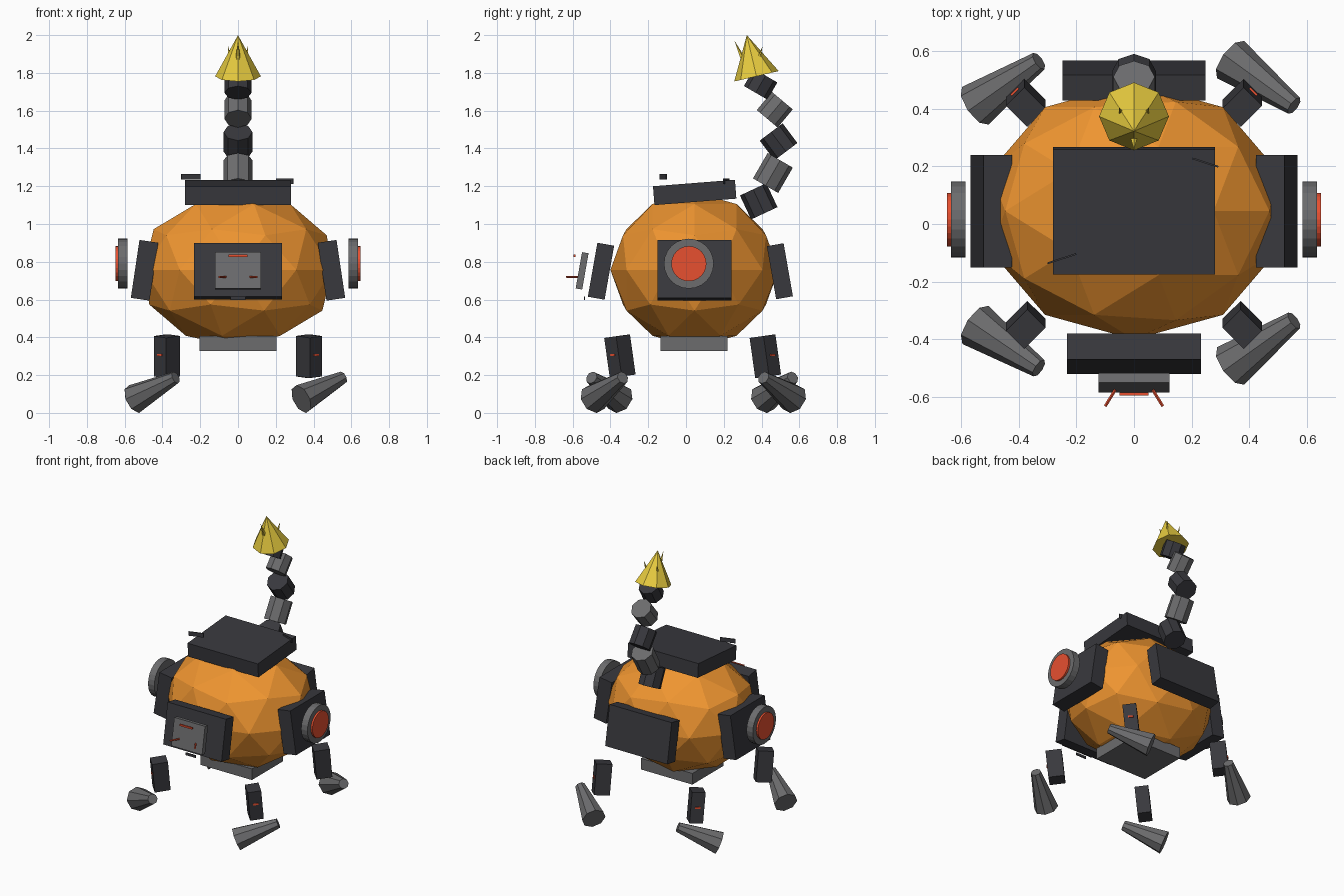
import bpy, bmesh
from math import radians, sin, cos
from mathutils import Matrix, Vector

if "Cube" in bpy.data.objects:
    bpy.data.objects.remove(bpy.data.objects["Cube"])


def material(name, rgb):
    m = bpy.data.materials.new(name)
    m.diffuse_color = (*rgb, 1)
    m.use_nodes = True
    m.node_tree.nodes["Principled BSDF"].inputs["Base Color"].default_value = m.diffuse_color
    return m


ORANGE = material("orange", (0.86, 0.30, 0.03))
DARK = material("dark", (0.04, 0.04, 0.047))
GREY = material("grey", (0.15, 0.15, 0.155))
RED = material("red", (0.80, 0.08, 0.03))
YELLOW = material("yellow", (0.80, 0.60, 0.05))


def add(name, bm, mat, matrix):
    bm.transform(matrix)
    me = bpy.data.meshes.new(name)
    bm.to_mesh(me)
    bm.free()
    me.materials.append(mat)
    ob = bpy.data.objects.new(name, me)
    bpy.context.collection.objects.link(ob)
    return ob


def box(name, loc, dims, mat, rx=0, ry=0, rz=0):
    """Box turned about z first, then leaned about y and x (degrees)."""
    bm = bmesh.new()
    bmesh.ops.create_cube(bm, size=1)
    rot = (Matrix.Rotation(radians(rx), 4, 'X') @ Matrix.Rotation(radians(ry), 4, 'Y')
           @ Matrix.Rotation(radians(rz), 4, 'Z'))
    return add(name, bm, mat, Matrix.Translation(loc) @ rot @ Matrix.Diagonal((*dims, 1)))


def cone(name, a, b, r1, r2, mat, sides=8):
    """Cone, frustum or cylinder from point a to point b."""
    a, b = Vector(a), Vector(b)
    bm = bmesh.new()
    bmesh.ops.create_cone(bm, cap_ends=True, segments=sides, radius1=r1, radius2=r2,
                          depth=(b - a).length)
    rot = (b - a).to_track_quat('Z', 'Y').to_matrix().to_4x4()
    return add(name, bm, mat, Matrix.Translation((a + b) / 2) @ rot)


# Faceted body
bm = bmesh.new()
bmesh.ops.create_icosphere(bm, subdivisions=2, radius=1)
add("body", bm, ORANGE, Matrix.Translation((0, 0.045, 0.757)) @ Matrix.Diagonal((0.525, 0.445, 0.41, 1)))

# Armour panels
box("top_panel", (0, 0.046, 1.167), (0.56, 0.435, 0.10), DARK, rx=4.5)
box("front_panel", (0, -0.45, 0.75), (0.465, 0.09, 0.29), DARK, rx=-10)
box("back_panel", (0, 0.497, 0.75), (0.495, 0.09, 0.285), DARK, rx=10)
box("belly_plate", (0, 0.043, 0.368), (0.41, 0.355, 0.08), GREY)

# Chest plate with slot and prongs
box("chest_plate", (0, -0.55, 0.752), (0.245, 0.035, 0.195), GREY, rx=-10)
box("chest_slot", (0, -0.59, 0.832), (0.10, 0.010, 0.012), RED)
box("front_tab", (0, -0.538, 0.607), (0.08, 0.006, 0.018), DARK)

# Fins on the top panel
box("top_fin_front", (-0.25, -0.12, 1.25), (0.105, 0.006, 0.03), DARK, rz=18)
box("top_fin_back", (0.247, 0.213, 1.227), (0.095, 0.006, 0.03), DARK, rz=-18)

# Side panels, discs and prongs, mirrored left and right
for side, s in (("left", -1), ("right", 1)):
    box(side + "_panel", (s * 0.495, 0.045, 0.755), (0.10, 0.39, 0.31), DARK, ry=-8.5 * s)
    cone(side + "_disc", (s * 0.585, 0.015, 0.79), (s * 0.635, 0.015, 0.79), 0.132, 0.132, GREY, 24)
    cone(side + "_lamp", (s * 0.60, 0.015, 0.79), (s * 0.648, 0.015, 0.79), 0.093, 0.093, RED, 24)
    cone(side + "_prong", (s * 0.065, -0.575, 0.72), (s * 0.10, -0.632, 0.72), 0.006, 0.006, RED, 6)

# Legs: upright block with a red mark, and a slanted tapering foot
feet = {
    "front_right": ((0.375, -0.35), (0.335, -0.492), (0.555, -0.335)),
    "front_left": ((-0.375, -0.35), (-0.55, -0.35), (-0.33, -0.50)),
    "back_left": ((-0.375, 0.42), (-0.55, 0.41), (-0.33, 0.565)),
    "back_right": ((0.375, 0.42), (0.335, 0.57), (0.555, 0.41)),
}
for name, (leg, wide, narrow) in feet.items():
    sx, sy = (1 if leg[0] > 0 else -1), (1 if leg[1] > 0 else -1)
    turn = 45 * sx * sy
    box(name + "_leg", (*leg, 0.30), (0.105, 0.09, 0.215), DARK, rx=8, rz=turn)
    box(name + "_mark", (leg[0] + 0.037 * sx, leg[1] + 0.037 * sy, 0.307),
        (0.012, 0.035, 0.012), RED, rz=turn)
    cone(name + "_foot", (*wide, 0.073), (*narrow, 0.187), 0.08, 0.034, GREY)

# Zigzag tail: centre y, centre z, lean towards +y, length, radius
tail = [(0.385, 1.12, -25, 0.14, 0.077), (0.46, 1.27, 30, 0.155, 0.077),
        (0.49, 1.435, -37, 0.13, 0.076), (0.47, 1.605, 40, 0.125, 0.072),
        (0.395, 1.74, 30, 0.105, 0.072)]
for i, (y, z, lean, length, r) in enumerate(tail):
    c = Vector((0, y, z))
    d = Vector((0, sin(radians(lean)), cos(radians(lean)))) * length / 2
    cone(f"tail_segment_{i + 1}", c - d, c + d, r, r, GREY if i % 2 else DARK)

# Tail tip with small spikes
cone("tail_tip", (0, 0.373, 1.782), (0, 0.322, 2.0), 0.121, 0, YELLOW)
cone("spike_front", (0, 0.325, 1.82), (0, 0.257, 1.97), 0.022, 0, YELLOW, 5)
for side, s in (("left", -1), ("right", 1)):
    cone("spike_" + side, (s * 0.035, 0.36, 1.80), (s * 0.052, 0.405, 1.94), 0.022, 0, YELLOW, 5)
